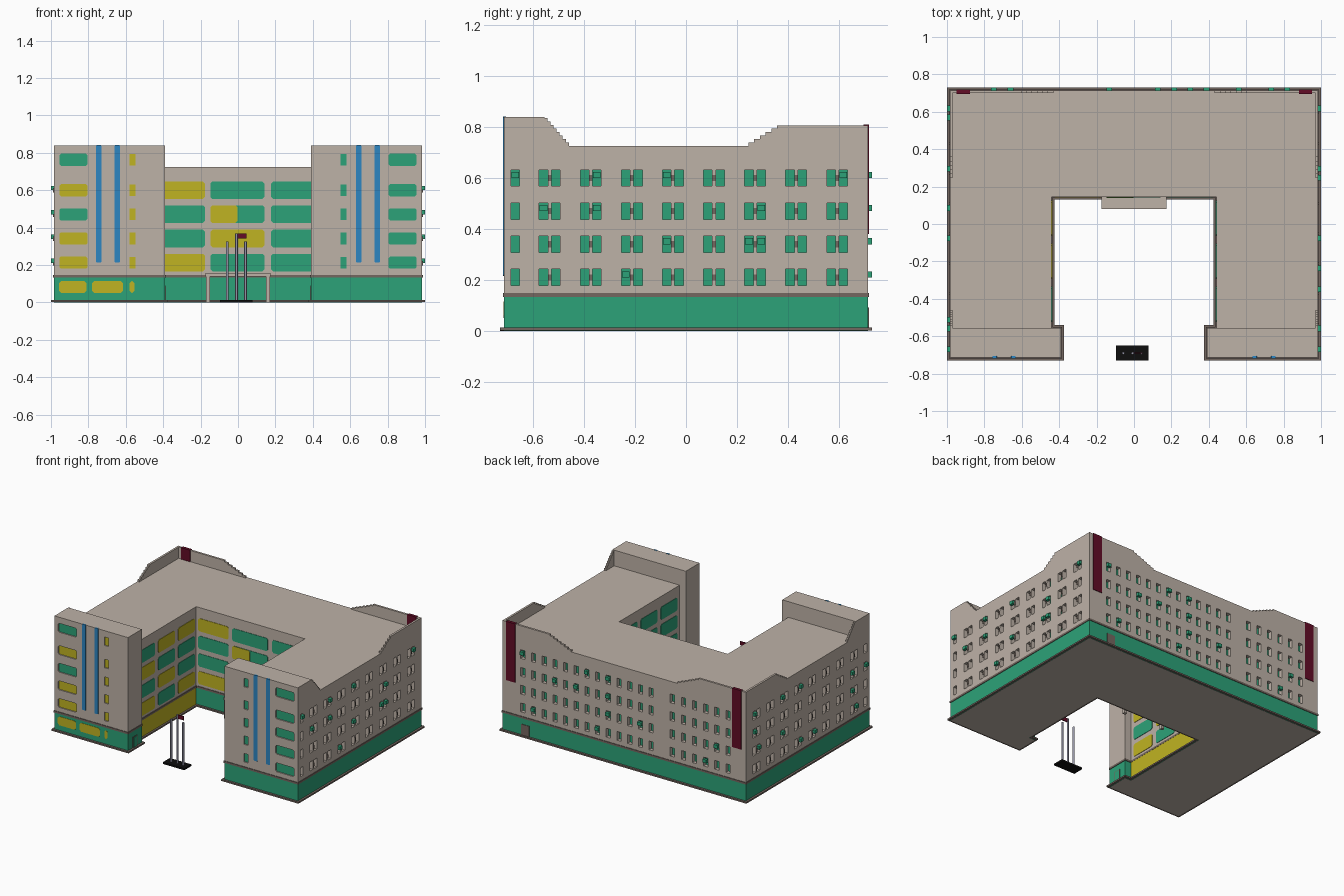
import bpy, bmesh, random
from mathutils import Vector

random.seed(4)
if "Cube" in bpy.data.objects:
    bpy.data.objects.remove(bpy.data.objects["Cube"])


def lin(c):
    c /= 255
    return c / 12.92 if c <= 0.04045 else ((c + 0.055) / 1.055) ** 2.4


def material(name, r, g, b):
    m = bpy.data.materials.new(name)
    m.use_nodes = True
    col = (lin(r), lin(g), lin(b), 1)
    m.diffuse_color = col
    m.node_tree.nodes["Principled BSDF"].inputs["Base Color"].default_value = col
    return m


BEIGE = material("beige wall", 190, 178, 167)
GREEN = material("green", 44, 162, 120)
YELLOW = material("yellow", 192, 180, 34)
BLUE = material("blue", 45, 134, 194)
RED = material("dark red", 98, 12, 38)
BROWN = material("brown trim", 116, 103, 96)
BLACK = material("black", 14, 14, 14)
METAL = material("pole grey", 150, 150, 168)


def finish(bm, name, *mats):
    bmesh.ops.recalc_face_normals(bm, faces=bm.faces)
    me = bpy.data.meshes.new(name)
    bm.to_mesh(me)
    bm.free()
    for m in mats:
        me.materials.append(m)
    ob = bpy.data.objects.new(name, me)
    bpy.context.collection.objects.link(ob)
    return ob


def extrude(bm, near, far):
    """Closed solid between two matching outlines."""
    a = [bm.verts.new(p) for p in near]
    b = [bm.verts.new(p) for p in far]
    bm.faces.new(a)
    bm.faces.new(b[::-1])
    for i in range(len(a)):
        j = (i + 1) % len(a)
        bm.faces.new((a[i], a[j], b[j], b[i]))


def prism(name, pts, z0, z1, *mats):
    bm = bmesh.new()
    extrude(bm, [(x, y, z0) for x, y in pts], [(x, y, z1) for x, y in pts])
    return finish(bm, name, *mats)


def box(name, x0, x1, y0, y1, z0, z1, mat):
    return prism(name, [(x0, y0), (x1, y0), (x1, y1), (x0, y1)], z0, z1, mat)


def footprint(o):
    """U-shaped plan, grown outwards by o."""
    half = [(0.44 - o, 0.145 - o), (0.44 - o, -0.555 + o), (0.39 - o, -0.555 + o),
            (0.39 - o, -0.715 - o), (0.985 + o, -0.715 - o), (0.985 + o, 0.715 + o)]
    return half + [(-x, y) for x, y in reversed(half)]


# Wall frames: (along, height, outward) -> position
WALLS = {
    "front": lambda u, z, d: (u, -0.715 - d, z),
    "back": lambda u, z, d: (u, 0.715 + d, z),
    "left": lambda u, z, d: (0.985 + d, u, z),
    "right": lambda u, z, d: (-0.985 - d, u, z),
    "court_back": lambda u, z, d: (u, 0.145 - d, z),
    "court_left": lambda u, z, d: (0.44 - d, u, z),
    "court_right": lambda u, z, d: (-0.44 + d, u, z),
    "tower_left": lambda u, z, d: (0.39 - d, u, z),
    "tower_right": lambda u, z, d: (-0.39 + d, u, z),
}
batches = {}


def slab(group, mat, wall, u, z, w, h, d0, d1, c=0.0):
    """Plate on a wall, corners chamfered by c, collected into a group."""
    bm = batches.setdefault((group, mat), bmesh.new())
    a, b = w / 2, h / 2
    if c:
        pts = [(-a + c, -b), (a - c, -b), (a, -b + c), (a, b - c),
               (a - c, b), (-a + c, b), (-a, b - c), (-a, -b + c)]
    else:
        pts = [(-a, -b), (a, -b), (a, b), (-a, b)]
    f = WALLS[wall]
    extrude(bm, [f(u + p, z + q, d0) for p, q in pts], [f(u + p, z + q, d1) for p, q in pts])


def window(wall, u, z, w, h, depth, mat, c=0.0):
    slab("cutter", None, wall, u, z, w, h, -depth, 0.02, c)
    slab("window_panes", mat, wall, u, z, w, h, -depth - 0.004, -depth + 0.002, c)


# Main masses
ground = prism("ground_floor", footprint(0), 0, 0.136, GREEN, BEIGE)
for p in ground.data.polygons:
    if p.normal.z < -0.5:
        p.material_index = 1
prism("plinth", footprint(0.015), 0.002, 0.013, BROWN)
prism("cornice", footprint(0.004), 0.134, 0.148, BROWN)
shells = [prism("upper_walls", footprint(0), 0.147, 0.725, BEIGE)]
for s, n in ((1, "left"), (-1, "right")):
    x0, x1 = sorted((s * 0.39, s * 0.985))
    shells.append(box(n + "_tower_top", x0, x1, -0.715, -0.555, 0.725, 0.84, BEIGE))


# Stepped parapets
def stairs(u0, z0, u1, z1, n):
    pts = []
    for i in range(n):
        ua, ub = u0 + (u1 - u0) * i / n, u0 + (u1 - u0) * (i + 1) / n
        z = z0 + (z1 - z0) * i / n
        pts += [(ua, z), (ub, z)]
    return pts + [(u1, z1)]


def parapet(name, wall, pts):
    f = WALLS[wall]
    bm = bmesh.new()
    extrude(bm, [f(u, z, 0) for u, z in pts], [f(u, z, -0.015) for u, z in pts])
    finish(bm, name, BEIGE)


for s, n in ((1, "left"), (-1, "right")):
    parapet(n + "_front_parapet", n, [(-0.555, 0.725)] + stairs(-0.555, 0.835, -0.46, 0.725, 8))
    parapet(n + "_rear_parapet", n,
            [(0.715, 0.725), (0.715, 0.807)] + stairs(0.38, 0.807, 0.245, 0.725, 6))
    parapet(n + "_back_parapet", "back", [(s * u, z) for u, z in
            [(0.97, 0.725), (0.97, 0.807)] + stairs(0.63, 0.807, 0.43, 0.725, 7)])

# Small windows on the outer walls, with a few cooling units
ROWS = (0.21, 0.34, 0.47, 0.6)
PAIRS = [-0.535 + 0.1612 * i for i in range(8)]
side_cols = [-0.67] + [c + e for c in PAIRS for e in (-0.024, 0.024)]
back_cols = [0.82 - 0.0865 * i for i in range(13)] + [-0.39 - 0.09 * i for i in range(6)]
UNITS = {0.21: (5,), 0.34: (7, 11, 12), 0.47: (1, 4, 12), 0.6: (0, 4, 7, 16)}
for wall, cols in (("left", side_cols), ("right", side_cols), ("back", back_cols)):
    for z in ROWS:
        chosen = UNITS[z] if wall == "left" else random.sample(range(len(cols)), 3)
        for i, u in enumerate(cols):
            window(wall, u, z, 0.034, 0.064, 0.03, GREEN)
            if i in chosen:
                slab("cooling_units", GREEN, wall, u, z + 0.012, 0.03, 0.024, -0.005, 0.015)
        if wall != "back":
            for c in PAIRS:
                slab("wall_vents", BROWN, wall, c, z, 0.013, 0.024, -0.005, 0.003)

# Tower fronts
for i, z in enumerate((0.213, 0.342, 0.471, 0.6, 0.763)):
    wide = GREEN if i in (2, 4) else YELLOW
    window("front", -0.88, z, 0.15, 0.065, 0.01, wide, 0.008)
    window("front", -0.565, z, 0.032, 0.062, 0.01, YELLOW)
    window("front", 0.88, z, 0.15, 0.065, 0.01, GREEN, 0.008)
    window("front", 0.565, z, 0.032, 0.062, 0.01, GREEN)
for x in (-0.745, -0.645, 0.645, 0.745):
    slab("blue_strips", BLUE, "front", x, 0.528, 0.03, 0.627, -0.008, 0.003, 0.004)
for x, w in ((-0.883, 0.148), (-0.698, 0.165), (-0.567, 0.026)):
    slab("ground_windows", YELLOW, "front", x, 0.083, w, 0.064, -0.003, 0.002, 0.012)

# Courtyard glazing, rows from the bottom up
Y, G = YELLOW, GREEN
back_colours = ((Y, G, G), (G, Y, G), (G, G, G), (Y, G, G))
right_colours = ((Y, G, Y), (G, Y, G), (Y, G, G), (G, Y, Y))
for r, z in enumerate((0.213, 0.342, 0.472, 0.6)):
    for k, (u, w) in enumerate(((-0.3, 0.245), (-0.003, 0.287), (0.3, 0.245))):
        slab("court_windows", back_colours[r][k], "court_back", u, z, w, 0.094, -0.003, 0.003, 0.01)
    if r == 2:
        slab("court_windows", Y, "court_back", -0.075, z, 0.143, 0.094, -0.003, 0.005, 0.01)
    for k, u in enumerate((-0.43, -0.2, 0.03)):
        slab("court_windows", right_colours[r][k], "court_right", u, z, 0.19, 0.094, -0.003, 0.003, 0.01)
        slab("court_windows", G, "court_left", u, z, 0.19, 0.094, -0.003, 0.003, 0.01)
slab("court_ground_panel", YELLOW, "court_right", -0.205, 0.074, 0.69, 0.12, -0.002, 0.003)

# Doors
slab("back_door", BROWN, "back", 0.8, 0.052, 0.065, 0.078, -0.003, 0.004)
for wall in ("tower_left", "tower_right"):
    slab("tower_doors", BROWN, wall, -0.635, 0.052, 0.05, 0.078, -0.003, 0.003)
    slab("tower_doors", GREEN, wall, -0.635, 0.05, 0.04, 0.072, -0.003, 0.005)

# Entrance canopy on posts
box("entrance_canopy", -0.175, 0.175, 0.08, 0.146, 0.138, 0.158, BEIGE)
for x, n in ((0.16, "left"), (-0.16, "right")):
    box(n + "_canopy_post", x - 0.011, x + 0.011, 0.085, 0.107, 0, 0.139, BEIGE)

# Hanging banners over the rear parapet
for x, n in ((0.917, "left"), (-0.912, "right")):
    box(n + "_banner", x - 0.036, x + 0.036, 0.696, 0.719, 0.38, 0.81, RED)

# Cut the window recesses, then build the collected plates
cutter = finish(batches.pop(("cutter", None)), "window_cutter", BEIGE)
cutter.hide_render = True
for ob in shells:
    mod = ob.modifiers.new("recesses", "BOOLEAN")
    mod.operation, mod.solver, mod.object = "DIFFERENCE", "EXACT", cutter
    bpy.context.view_layer.objects.active = ob
    bpy.ops.object.modifier_apply(modifier=mod.name)
bpy.data.objects.remove(cutter)
for (group, mat), bm in batches.items():
    finish(bm, group + "_" + mat.name.replace(" ", "_"), mat)

# Flagpoles
box("flagpole_base", -0.097, 0.077, -0.73, -0.65, 0, 0.013, BLACK)
for x, h, n in ((-0.057, 0.325, "right"), (-0.008, 0.37, "middle"), (0.04, 0.325, "left")):
    bm = bmesh.new()
    bmesh.ops.create_cone(bm, cap_ends=True, segments=12, radius1=0.007, radius2=0.007, depth=h - 0.01)
    bmesh.ops.translate(bm, verts=bm.verts, vec=Vector((x, -0.69, (h + 0.01) / 2)))
    pole = finish(bm, n + "_flagpole", METAL)
    for p in pole.data.polygons:
        p.use_smooth = abs(p.normal.z) < 0.5
box("flag", -0.003, 0.045, -0.693, -0.687, 0.342, 0.37, RED)
